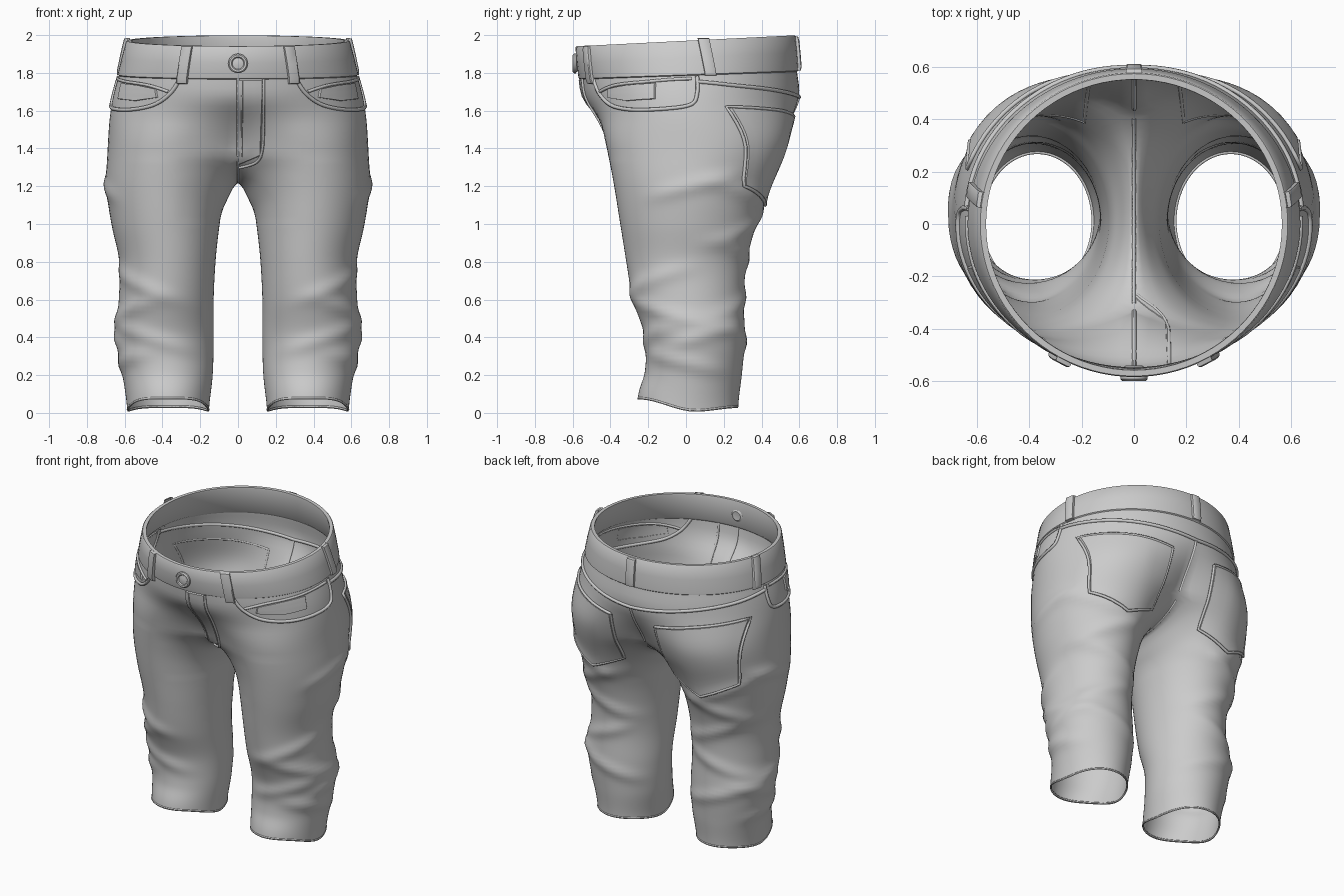
import bpy, bmesh
from math import sin, cos, pi, exp, sqrt
from mathutils import Vector
from mathutils.bvhtree import BVHTree

cube = bpy.data.objects.get("Cube")
if cube:
    bpy.data.objects.remove(cube)
fabric = bpy.data.materials.new("light_grey_fabric")
fabric.use_nodes = True
GREY = (0.6, 0.6, 0.6, 1)
fabric.diffuse_color = GREY
fabric.node_tree.nodes["Principled BSDF"].inputs["Base Color"].default_value = GREY

# Height, inner x, outer x, front y, back y
SHAPE = [(2.0, 0, .575, -.575, .565), (1.8, 0, .625, -.56, .585), (1.68, 0, .66, -.54, .6),
         (1.55, .03, .68, -.475, .58), (1.4, .05, .69, -.42, .525), (1.2, .065, .697, -.38, .44),
         (1.0, .095, .672, -.35, .375), (.8, .115, .632, -.32, .325), (.6, .125, .635, -.285, .31),
         (.4, .125, .648, -.222, .315), (.2, .13, .615, -.222, .3), (0, .15, .59, -.26, .28)]
SPLIT, ARC = 1.36, .69 * pi
OUT, INN = 44, 20
SIDES = ((1, "left_"), (-1, "right_"))

def smooth(a, b, v):
    t = min(1, max(0, (v - a) / (b - a)))
    return t * t * (3 - 2 * t)

def catmull(a, b, c, d, t):
    return b + (c - a) * t / 2 + (a * 2 - b * 5 + c * 4 - d) * t * t / 2 + (b * 3 - a - c * 3 + d) * t ** 3 / 2

def section(z):
    z = min(2, max(0, z))
    k = next(n for n in range(len(SHAPE) - 1) if z >= SHAPE[n + 1][0])
    t = (SHAPE[k][0] - z) / (SHAPE[k][0] - SHAPE[k + 1][0])
    row = [SHAPE[min(max(n, 0), len(SHAPE) - 1)] for n in range(k - 1, k + 3)]
    return [catmull(*col, t) for col in zip(*row)][1:]

# Diagonal cloth creases: height, slope, facing angle, spread
CREASES = [(.68, .1, -.9, .4), (.53, -.08, -.5, .4), (.4, .08, -1.2, .4), (.27, -.06, -.3, .4),
           (1.14, -.12, 1, .3), (1, .12, 1.3, .4), (.82, -.1, 1.4, .4), (.58, .1, 1.2, .4),
           (.38, -.08, 1.5, .4), (1.2, .1, 0, .15), (.42, .08, .3, .3)]

def folds(a, z):
    f = sum(exp(-((z - zc - slope * sin(a - ac)) / .042) ** 2 - ((1 - cos(a - ac)) / spread) ** 2)
            for zc, slope, ac, spread in CREASES)
    return .014 * f - .004 * smooth(1.2, .8, z)

def leg_point(a, z):
    xin, xout, yf, yb = section(z)
    grow = folds(a, z)
    seat_lean = .04 * max(0, sin(a)) ** 2 * smooth(.9, 1.3, z)
    return ((xin + xout) / 2 + ((xout - xin) / 2 + grow) * cos(a) - seat_lean,
            (yf + yb) / 2 + ((yb - yf) / 2 + grow) * sin(a))

def joined(z):
    t = min(1, max(0, (z - 1.1) / (SPLIT - 1.1)))
    return 1 - sqrt(1 - t * t)

def hem_lift(y, z):
    return smooth(.3, 0, z) * (.006 + .065 * smooth(.05, -.25, y) + .02 * smooth(.05, .28, y))

def outer_point(s, z, off=0):
    _, hw, yf, yb = section(z)
    tx = (hw + off) * cos(s * pi / 2)
    ty = ((yb if s > 0 else -yf) + off) * sin(s * pi / 2)
    lx, ly = leg_point(s * ARC, z)
    lx -= joined(z) * leg_point(ARC if s > 0 else -ARC, z)[0] * abs(s) ** 4
    w = smooth(1.7, SPLIT, z)
    x, y = tx + (lx - tx) * w, ty + (ly - ty) * w
    if abs(s) == 1 and z >= SPLIT - 1e-6:
        x = 0
    return Vector((x, y, z + hem_lift(y, z) + .05 * y * smooth(1.5, 1.95, z)))

def inner_point(q, z):
    x, y = leg_point(pi - q * (pi - ARC), z)
    sag = .14 * (1 - q * q) * smooth(1.0, SPLIT, z)
    return Vector((x * (1 - joined(z)), y, z + hem_lift(y, z) - sag))

def add(name, data, mirror=False, angle=.7):
    ob = bpy.data.objects.new(name, data)
    bpy.context.collection.objects.link(ob)
    data.materials.append(fabric)
    if mirror:
        ob.modifiers.new("Mirror", 'MIRROR').merge_threshold = .002
    if ob.type == 'MESH':
        bpy.ops.object.select_all(action='DESELECT')
        ob.select_set(True)
        bpy.context.view_layer.objects.active = ob
        bpy.ops.object.shade_smooth_by_angle(angle=angle)
    return ob

def make_mesh(name, bm, mirror=False, angle=.7):
    me = bpy.data.meshes.new(name)
    bm.to_mesh(me)
    bm.free()
    return add(name, me, mirror, angle)

def skin(bm, rows):
    # Joins neighbouring rows of vertices with quads
    for up, low in zip(rows, rows[1:]):
        for j in range(len(low) - 1):
            bm.faces.new((low[j], low[j + 1], up[j + 1], up[j]))

# Trousers body: seat above the crotch, then one closed leg, mirrored
bm = bmesh.new()
S = [2 * j / OUT - 1 for j in range(OUT + 1)]
Q = [1 - 2 * j / INN for j in range(1, INN)]
seat = [[bm.verts.new(outer_point(s, 1.965 - (1.965 - SPLIT) * i / 18)) for s in S] for i in range(19)]
skin(bm, seat)
legs = [seat[-1] + [bm.verts.new(inner_point(q, SPLIT)) for q in Q]]
for i in range(1, 57):
    z = SPLIT * (1 - i / 56)
    legs.append([bm.verts.new(outer_point(s, z)) for s in S] + [bm.verts.new(inner_point(q, z)) for q in Q])
skin(bm, [r + r[:1] for r in legs])
# Relax the cloth where seat and legs meet, keeping the centre line in place
crotch = [v for v in bm.verts if .001 < v.co.x < .3 and 1.0 < v.co.z < 1.6]
for _ in range(4):
    bmesh.ops.smooth_vert(bm, verts=crotch, factor=.5, use_axis_x=True, use_axis_y=True, use_axis_z=True)
body = make_mesh("trousers_body", bm, True, 1.4)
bpy.context.view_layer.update()
tree = BVHTree.FromObject(body, bpy.context.evaluated_depsgraph_get())

# Waistband: closed profile swept round the waist
bm = bmesh.new()
band = [(0, 1.785), (.008, 1.79), (.01, 1.8), (.012, 1.88), (.012, 1.965), (.008, 1.97),
        (-.014, 1.97), (-.016, 1.96), (-.012, 1.8), (0, 1.785)]
skin(bm, [[bm.verts.new(outer_point(s, z, o)) for s in S] for o, z in band[::-1]])
bmesh.ops.reverse_faces(bm, faces=bm.faces)
make_mesh("waistband", bm, True)

def snap(p, off, face=0):
    # Drops a point on the cloth, straight from the front (-1) or back (1) if asked
    hit = tree.ray_cast(Vector((p.x, face, p.z)), Vector((0, -face, 0))) if face else tree.find_nearest(p)
    return hit[0] + hit[1] * off

def seam(name, pts, curved=True, r=.008, off=.002, sides=SIDES, face=0):
    # Raised stitched ridge lying on the cloth
    for side, word in sides:
        v = [Vector((p[0] * side, p[1], p[2])) for p in pts]
        path = []
        for k in range(len(v) - 1):
            a, b, c, d = v[max(k - 1, 0)], v[k], v[k + 1], v[min(k + 2, len(v) - 1)]
            path += [catmull(a, b, c, d, t / 10) if curved else b.lerp(c, t / 10) for t in range(10)]
        path.append(v[-1])
        cu = bpy.data.curves.new(name, 'CURVE')
        cu.dimensions, cu.bevel_depth, cu.bevel_resolution = '3D', r, 1
        sp = cu.splines.new('POLY')
        sp.points.add(len(path) - 1)
        for pt, p in zip(sp.points, path):
            pt.co = (*snap(p, off, face), 1)
        add(word + name, cu)

def panel(name, top, bottom, off, side=1, face=0, n=12):
    # Patch between two edge lines, hugging the cloth with a turned-in rim
    def along(line, u):
        k = min(int(u * (len(line) - 1)), len(line) - 2)
        return Vector(line[k]).lerp(Vector(line[k + 1]), u * (len(line) - 1) - k)
    bm = bmesh.new()
    grid = [0, .02] + [k / n for k in range(1, n)] + [.98, 1]
    rows = []
    for v in grid:
        line = [along(top, u).lerp(along(bottom, u), v) * Vector((1, 1, 1)).length / sqrt(3) for u in grid]
        rows.append([bm.verts.new(snap(Vector((p.x * side, p.y, p.z)), -.002 if {u, v} & {0, 1} else off, face))
                     for u, p in zip(grid, line)])
    skin(bm, rows)
    if side < 0:
        bmesh.ops.reverse_faces(bm, faces=bm.faces)
    make_mesh(name, bm)

# Back pockets, and front pockets with a coin pocket inside the curved opening
p_top = [(.165, .59, 1.57), (.4, .48, 1.6), (.632, .2, 1.62)]
p_low = [(.19, .43, 1.2), (.4, .39, 1.1), (.612, .28, 1.2)]
c_top = [(.43, -.41, 1.715), (.53, -.31, 1.735), (.62, -.16, 1.745)]
c_low = [(.42, -.41, 1.67), (.53, -.3, 1.65), (.63, -.16, 1.66)]
for side, word in SIDES:
    panel(word + "back_pocket", p_top[::-1], p_low[::-1], .013, side, 1)
    panel(word + "coin_pocket", c_top, c_low, .009, side)
seam("back_pocket_hem", p_top + p_low[::-1] + p_top[:1], False, .009, .006, face=1)
seam("front_pocket_edge", [(.31, -.5, 1.77), (.36, -.46, 1.69), (.45, -.4, 1.63), (.57, -.28, 1.605),
                           (.65, -.1, 1.61), (.67, .03, 1.635), (.655, .06, 1.7), (.64, .06, 1.785)], True, .011)
seam("coin_pocket_edge", [(.37, -.46, 1.7), (.48, -.38, 1.735), (.6, -.2, 1.755), (.64, .03, 1.77)], True, .009)

# Fly flap and its stitching
MID = ((1, ""),)
panel("fly_flap", [(0, -.56, 1.77), (.13, -.55, 1.77)], [(0, -.35, 1.31), (.12, -.38, 1.36)], .008, 1, -1)
seam("fly_edge", [(.135, 0, 1.77), (.135, 0, 1.55), (.13, 0, 1.4), (.1, 0, 1.33), (.01, 0, 1.3)],
     True, .008, .004, MID, -1)
seam("fly_stitch", [(.022, 0, 1.76), (.022, 0, 1.36)], False, .005, .007, MID, -1)

# Yoke, centre and hem seams
seam("yoke_seam", [(.645, .06, 1.755), (.59, .28, 1.735), (.42, .46, 1.71), (.2, .57, 1.685), (0, .6, 1.67)], True, .011)
seam("front_centre_seam", [(.001, 0, 1.77), (.001, 0, 1.36)], False, .008, .001, MID, -1)
seam("back_centre_seam", [(.001, 0, 1.67), (.001, 0, 1.38)], False, .008, .001, MID, 1)
seam("crotch_seam", [inner_point(q, SPLIT) for q in Q[::3]], True, .007, .001, MID)
ring = [outer_point(s, .008) for s in S[::3]] + [inner_point(q, .008) for q in Q[::3]]
seam("hem", ring + ring[:1], True, .006, -.003)

# Belt loops: short straps standing off the waistband
def belt_loop(name, top, base, half=.03):
    a, b = Vector(top), Vector(base)
    across = Vector((-a.y, a.x, 0)).normalized() * half
    bm = bmesh.new()
    rows = []
    for t, off in ((0, .01), (.02, .026), (.12, .03), (.5, .03), (.88, .028), (.98, .022), (1, .0)):
        mid = a.lerp(b, t)
        out = Vector((mid.x, mid.y, 0)).normalized()
        lift = Vector((*snap(mid, 0).xy, mid.z))
        rows.append([bm.verts.new(lift + across * k + out * o)
                     for k, o in ((-1, .004), (-1, off - .004), (-.8, off), (.8, off), (1, off - .004), (1, .004))])
    skin(bm, rows)
    make_mesh(name, bm, False, .6)

for side, word in SIDES:
    belt_loop(word + "front_belt_loop", (.265 * side, -.52, 1.945), (.295 * side, -.5, 1.74))
    belt_loop(word + "side_belt_loop", (.575 * side, .09, 1.985), (.62 * side, .13, 1.785))
belt_loop("back_belt_loop", (0, .57, 1.995), (0, .59, 1.81))

# Button: turned profile with a raised rim, and its backing stud
def turned(name, profile, y, direction, n=24):
    bm = bmesh.new()
    rows = [[bm.verts.new((r * cos(2 * pi * k / n), y + h * direction, 1.85 + r * sin(2 * pi * k / n)))
             for k in range(n)] for r, h in profile]
    skin(bm, [r + r[:1] for r in rows])
    bm.faces.new(rows[-1])
    bmesh.ops.recalc_face_normals(bm, faces=bm.faces)
    make_mesh(name, bm, False, .6)

turned("button", [(.04, 0), (.052, .008), (.052, .018), (.045, .025), (.035, .024), (.03, .017), (.012, .021)], -.575, -1)
turned("button_stud", [(.035, 0), (.04, .006), (.03, .012), (.015, .01)], -.553, 1)
